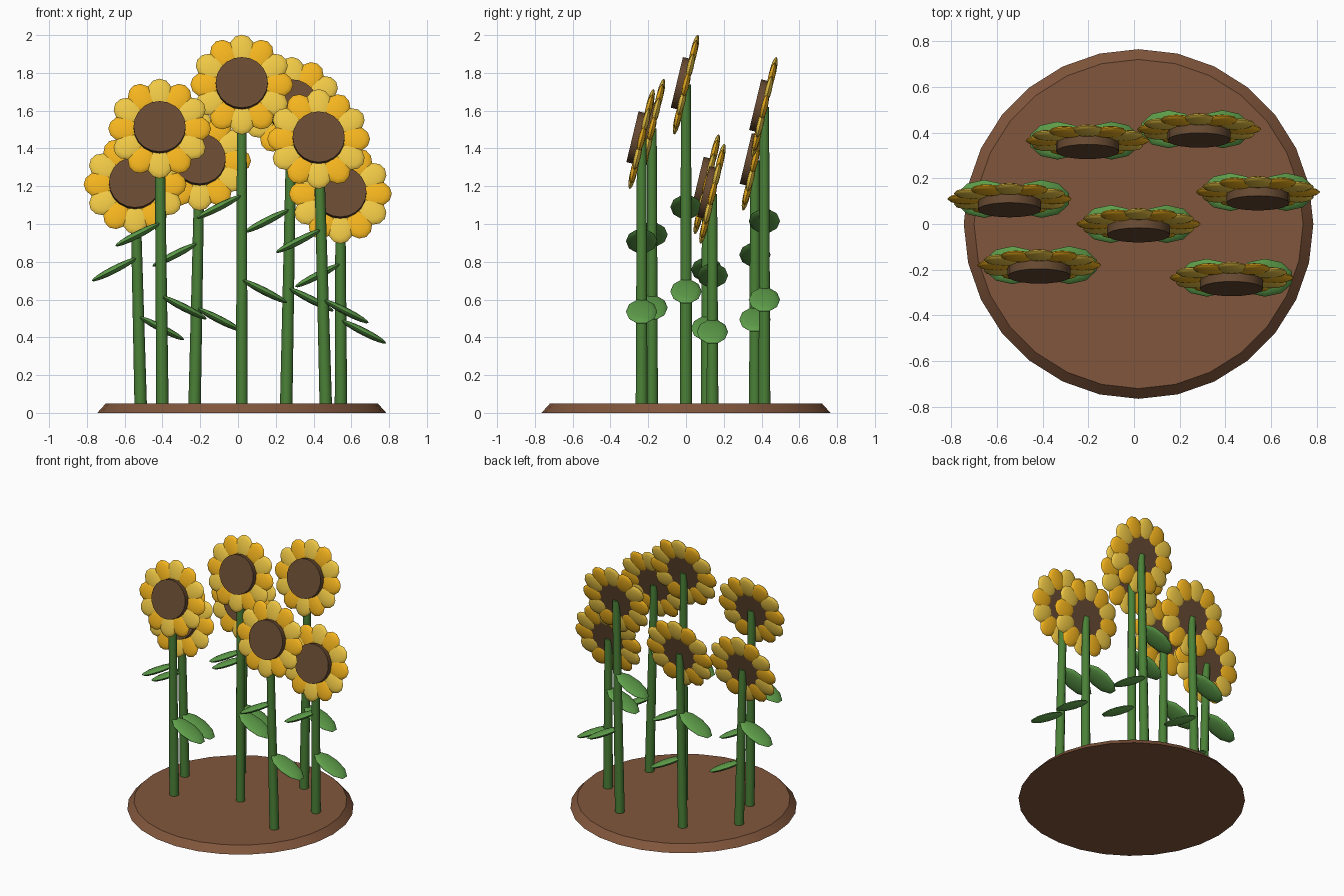
import bpy, bmesh
from math import radians, pi
from mathutils import Matrix, Vector

if "Cube" in bpy.data.objects:
    bpy.data.objects.remove(bpy.data.objects["Cube"])


def material(name, rgb):
    m = bpy.data.materials.new(name)
    m.diffuse_color = (*rgb, 1)
    m.use_nodes = True
    m.node_tree.nodes["Principled BSDF"].inputs["Base Color"].default_value = m.diffuse_color
    return m


SOIL = material("soil", (0.22, 0.093, 0.045))
STEM = material("stem_green", (0.07, 0.22, 0.038))
LEAF = material("leaf_green", (0.115, 0.35, 0.07))
GOLD = material("gold", (0.91, 0.46, 0.013))
PALE = material("pale_gold", (0.87, 0.58, 0.06))
SEED = material("seed_brown", (0.14, 0.07, 0.032))


def finish(bm, name, mat, angle=40):
    me = bpy.data.meshes.new(name)
    bm.to_mesh(me)
    bm.free()
    me.materials.append(mat)
    ob = bpy.data.objects.new(name, me)
    bpy.context.collection.objects.link(ob)
    bpy.context.view_layer.objects.active = ob
    ob.select_set(True)
    bpy.ops.object.shade_smooth_by_angle(angle=radians(angle))
    ob.select_set(False)
    return ob


def cone(bm, r1, r2, depth, sides, mat):
    bmesh.ops.create_cone(bm, cap_ends=True, segments=sides, radius1=r1,
                          radius2=r2, depth=depth, matrix=mat)


def ellipsoid(bm, size, mat, segs=10, rings=8):
    bmesh.ops.create_uvsphere(bm, u_segments=segs, v_segments=rings, radius=1,
                              matrix=mat @ Matrix.Diagonal((*size, 1)))


# Soil mound
bm = bmesh.new()
cone(bm, 0.765, 0.72, 0.05, 28, Matrix.Translation((0.02, 0, 0.025)))
finish(bm, "soil_bed", SOIL, 25)


def flower(n, base_x, head_x, y, h):
    base, head = Vector((base_x, y, 0.03)), Vector((head_x, y, h))
    axis = head - base

    # Tapered stem
    bm = bmesh.new()
    turn = axis.to_track_quat('Z', 'Y').to_matrix().to_4x4()
    cone(bm, 0.033, 0.026, axis.length,
         10, Matrix.Translation((base + head) / 2) @ turn)
    finish(bm, f"stem_{n}", STEM)

    # Two drooping leaves, upper left and lower right
    bm = bmesh.new()
    for side, t in ((-1, 0.627), (1, 0.37)):
        x = base_x + (head_x - base_x) * t + side * 0.122
        ellipsoid(bm, (0.14, 0.083, 0.02),
                  Matrix.Translation((x, y, h * t))
                  @ Matrix.Rotation(side * radians(27), 4, 'Y'))
    finish(bm, f"leaves_{n}", LEAF, 60)

    # Head tilted slightly upward
    frame = Matrix.Translation(head) @ Matrix.Rotation(radians(76.5), 4, 'X')
    bm = bmesh.new()
    cone(bm, 0.138, 0.138, 0.06, 20, frame @ Matrix.Translation((0, 0, 0.02)))
    finish(bm, f"seed_disc_{n}", SEED)

    # Twelve petals in two alternating tones
    for k, mat in enumerate((GOLD, PALE)):
        bm = bmesh.new()
        for i in range(k, 12, 2):
            ellipsoid(bm, (0.085, 0.071, 0.018),
                      frame @ Matrix.Rotation(i * pi / 6, 4, 'Z')
                      @ Matrix.Translation((0.187, 0, 0)), 12)
        finish(bm, f"petals_{'dark' if k == 0 else 'light'}_{n}", mat, 60)


# base x, head x, y, head height
FLOWERS = [
    (0.02, 0.02, 0.0, 1.738),
    (-0.40, -0.415, -0.18, 1.505),
    (-0.515, -0.545, 0.11, 1.21),
    (-0.23, -0.203, 0.365, 1.335),
    (0.255, 0.285, 0.415, 1.62),
    (0.465, 0.427, -0.235, 1.45),
    (0.545, 0.542, 0.14, 1.16),
]
for n, f in enumerate(FLOWERS, 1):
    flower(n, *f)
